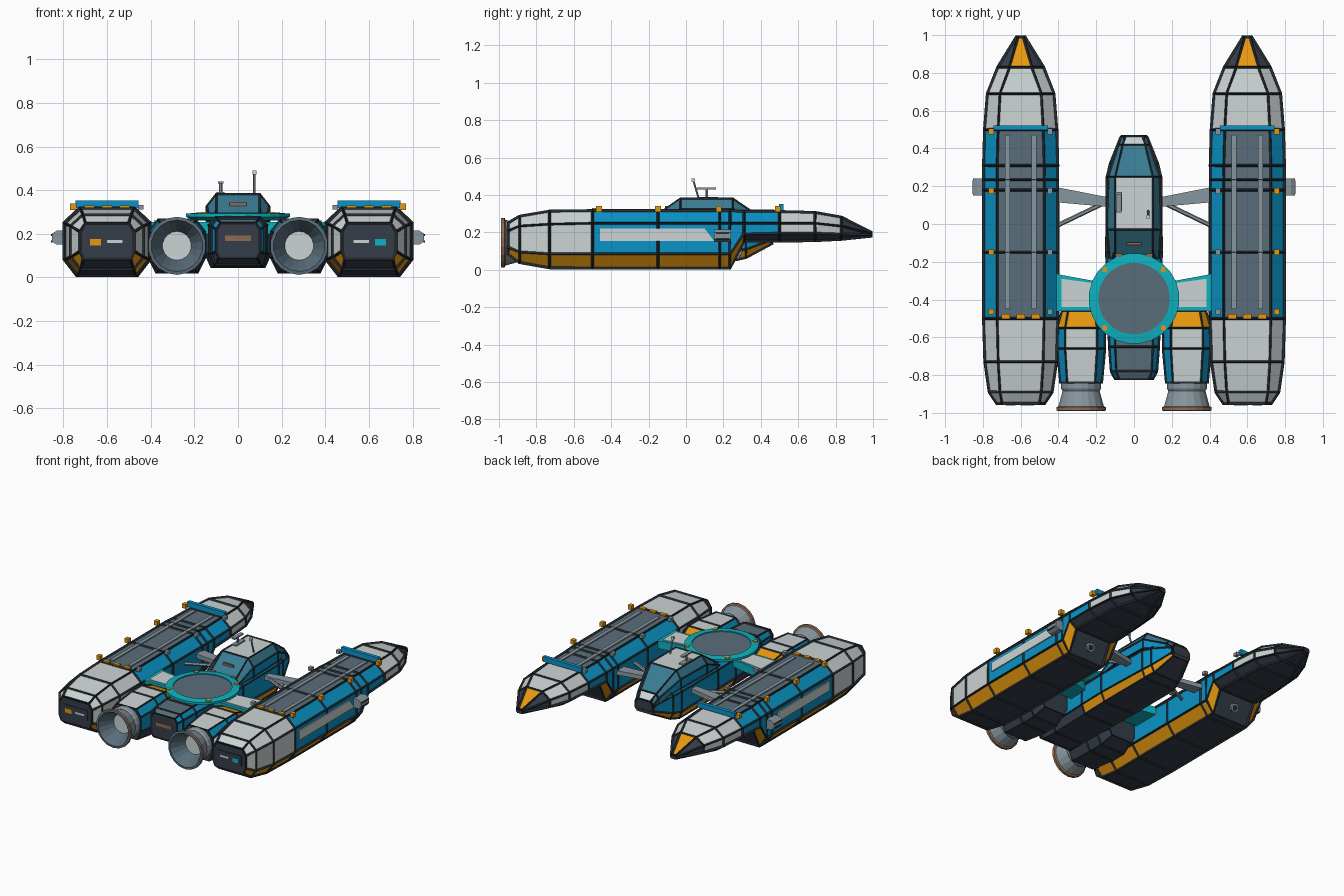
import bpy, bmesh, math
from mathutils import Vector

cube = bpy.data.objects.get("Cube")
if cube:
    bpy.data.objects.remove(cube, do_unlink=True)

# Flat palette, given in display values and converted to linear
PALETTE = {
    "white": (.80, .83, .83), "line": (.14, .165, .19), "navy": (.21, .24, .29),
    "slate": (.35, .43, .48), "blue": (.04, .58, .78), "teal": (.05, .70, .75),
    "orange": (.91, .60, .06), "brown": (.56, .42, .32), "steel": (.53, .59, .62),
    "glass": (.22, .48, .57)}
NAMES = list(PALETTE)
MATS = []
for label, rgb in PALETTE.items():
    mat = bpy.data.materials.new(label)
    mat.use_nodes = True
    colour = [((c + .055) / 1.055) ** 2.4 for c in rgb] + [1]
    mat.diffuse_color = colour
    shader = next(n for n in mat.node_tree.nodes if n.type == "BSDF_PRINCIPLED")
    shader.inputs["Base Color"].default_value = colour
    MATS.append(mat)


def finish(name, verts, faces, colours):
    """Make an object; colours is one name or one name per face."""
    bm = bmesh.new()
    vs = [bm.verts.new(v) for v in verts]
    for i, f in enumerate(faces):
        face = bm.faces.new([vs[j] for j in f])
        face.material_index = NAMES.index(colours if isinstance(colours, str) else colours[i])
    bmesh.ops.remove_doubles(bm, verts=bm.verts[:], dist=.0001)
    bmesh.ops.recalc_face_normals(bm, faces=bm.faces[:])
    mesh = bpy.data.meshes.new(name)
    bm.to_mesh(mesh)
    bm.free()
    for m in MATS:
        mesh.materials.append(m)
    obj = bpy.data.objects.new(name, mesh)
    bpy.context.collection.objects.link(obj)
    return obj


def prism(name, pts, axis, lo, hi, colour):
    """Extrude a 2D outline along an axis."""
    place = {"x": lambda a, b, d: (d, a, b), "y": lambda a, b, d: (a, d, b),
             "z": lambda a, b, d: (a, b, d)}[axis]
    n = len(pts)
    verts = [place(a, b, d) for d in (lo, hi) for a, b in pts]
    faces = [range(n), range(n, 2 * n)]
    faces += [(i, (i + 1) % n, n + (i + 1) % n, n + i) for i in range(n)]
    return finish(name, verts, faces, colour)


def box(name, x, y, z, sx, sy, sz, colour):
    a, b = sx / 2, sy / 2
    pts = [(x - a, y - b), (x + a, y - b), (x + a, y + b), (x - a, y + b)]
    return prism(name, pts, "z", z - sz / 2, z + sz / 2, colour)


def rod(name, start, end, radius, colour, sides=6):
    p, q = Vector(start), Vector(end)
    turn = (q - p).to_track_quat("Z", "Y")
    ring = [turn @ Vector((radius * math.cos(t), radius * math.sin(t), 0))
            for t in (math.tau * i / sides for i in range(sides))]
    faces = [range(sides), range(sides, 2 * sides)]
    faces += [(i, (i + 1) % sides, sides + (i + 1) % sides, sides + i) for i in range(sides)]
    return finish(name, [p + r for r in ring] + [q + r for r in ring], faces, colour)


def lathe(name, centre, axis, profile, colours, sides):
    """Revolve (radius, distance) points about an axis, one colour per segment."""
    verts, faces, paint = [], [], []
    for r, d in profile:
        for i in range(sides):
            t = math.tau * (i + .5) / sides
            a, b = r * math.cos(t), r * math.sin(t)
            verts.append(Vector(centre) + Vector((a, d, b) if axis == "y" else (a, b, d)))
    for k, colour in enumerate(colours):
        for i in range(sides):
            j = (i + 1) % sides
            faces.append((k * sides + i, k * sides + j, (k + 1) * sides + j, (k + 1) * sides + i))
            paint.append(colour)
    return finish(name, verts, faces, paint)


KINDS = ["bottom", "low", "side", "high", "top", "high", "side", "low"]


def loft(name, x, rows, paint, frame=.02):
    """Eight-sided hull through (y, half width, half top, four heights), with a dark frame."""
    verts, faces, colours = [], [], []
    for y, w, t, z0, zl, zh, z1 in rows:
        half = [(t * 1.1, z0), (w, zl), (w, zh), (t, z1)]
        ring = [(-half[0][0], z0)] + half + [(-a, z) for a, z in half[:0:-1]]
        verts += [(x + a, y, z) for a, z in ring]
    for k in range(len(rows) - 1):
        for i, kind in enumerate(KINDS):
            j = (i + 1) % 8
            faces.append((8 * k + i, 8 * k + j, 8 * k + 8 + j, 8 * k + 8 + i))
            colours.append(paint(kind, (rows[k][0] + rows[k + 1][0]) / 2))
    faces += [range(8), range(len(verts) - 8, len(verts))]
    colours += ["navy", "navy"]
    finish(name, verts, faces, colours)
    ribs = finish(name + "_frame", verts, faces, "line")
    wire = ribs.modifiers.new("ribs", "WIREFRAME")
    wire.thickness = frame
    wire.use_even_offset = False


def hull_paint(kind, y):
    if kind == "bottom" or (kind == "low" and y > .31):
        return "navy"
    if kind == "low":
        return "orange"
    if y > .83:
        return "orange" if kind == "top" else "navy"
    if -.5 < y < .5:
        return "slate" if kind == "top" else "blue"
    return "white"


def pod_paint(kind, y):
    if kind == "top":
        return "slate"
    if kind == "high" and y > .3:
        return "white"
    return {"bottom": "navy", "low": "orange" if y > -.3 else "navy"}.get(kind, "blue")


def cabin_paint(kind, y):
    if kind == "top":
        return "white" if 0 < y < .25 or y > .43 else "glass"
    return "glass" if kind == "high" else "blue"


def engine_paint(kind, y):
    if kind in ("top", "high") and y > -.55:
        return "orange"
    return {"top": "white", "bottom": "navy", "low": "navy"}.get(kind, "blue")


MID = (.195, .125, .01, .085, .25, .315)
HULL = [(-.95, .125, .10, .085, .12, .21, .25), (-.89, .165, .11, .04, .095, .235, .285),
        (-.73, .188, .12, .012, .085, .245, .312)]
HULL += [(y, *MID) for y in (-.5, -.15, .18, .235)]
HULL += [(.31, .195, .125, .155, .19, .25, .31), (.5, .19, .12, .155, .195, .25, .31),
         (.69, .175, .11, .158, .195, .25, .305), (.83, .12, .06, .165, .19, .235, .28),
         (.99, .022, .015, .18, .187, .193, .2)]
ENGINE = [(-.84, .11, .075, .04, .1, .2, .25), (-.66, .125, .085, .025, .09, .21, .262),
          (-.55, .125, .085, .025, .09, .21, .262), (-.46, .10, .07, .06, .1, .2, .235)]

for s, side in ((1, "left"), (-1, "right")):
    cx = s * .6
    loft(side + "_hull", cx, HULL, hull_paint)

    # Deck fittings
    for dx in (-.07, .07):
        box(side + "_deck_rail", cx + dx, .01, .319, .025, .92, .008, "steel")
    box(side + "_deck_bar", cx, .51, .335, .29, .025, .035, "blue")
    for dx in (-.08, 0, .08):
        box(side + "_hazard_block", cx + dx, -.49, .325, .045, .025, .01, "orange")
    for y in (.49, .175, -.15, -.465):
        box(side + "_deck_lamp", s * .755, y, .325, .028, .03, .03, "orange")
        box(side + "_deck_clamp", s * .445, y, .322, .026, .03, .022, "steel")

    # Outer side panel with a slanted end, and docking block
    outline = [(-.46, .155), (.15, .155), (.10, .22), (-.46, .22)]
    prism(side + "_side_panel", outline, "x", s * .794, s * .803, "white")
    outline = [(s * a, z) for a, z in ((.79, .15), (.83, .15), (.853, .165), (.853, .2),
                                      (.83, .215), (.79, .215))]
    prism(side + "_docking_block", outline, "y", .15, .24, "steel")
    for z in (.165, .195):
        box(side + "_docking_slot", s * .853, .195, z, .006, .07, .009, "line")

    # Stern lights
    box(side + "_stern_panel", cx, -.952, .165, .19, .009, .07, "navy")
    box(side + "_stern_marker", s * .565, -.957, .165, .07, .006, .014, "white")
    box(side + "_stern_light", s * .653, -.957, .162, .05, .006, .03,
        "teal" if s > 0 else "orange")

    # Bow thruster on the raked underside
    rod(side + "_bow_thruster", (cx, .26, .09), (cx, .29, .075), .03, "steel", 8)
    rod(side + "_thruster_hole", (cx, .28, .08), (cx, .292, .074), .018, "line", 8)

    # Engine and flared nozzle
    loft(side + "_engine", s * .28, ENGINE, engine_paint, .016)
    nozzle = [(.09, -.8), (.108, -.845), (.108, -.87), (.10, -.885), (.122, -.965), (.133, -.97),
              (.133, -.988), (.118, -.99), (.098, -.955), (.066, -.89), (0, -.89)]
    lathe(side + "_nozzle", (s * .28, 0, .145), "y", nozzle,
          ["steel"] * 4 + ["brown"] * 2 + ["slate"] * 3 + ["white"], 18)

    # Wing joining hull to pod, and forward struts
    outline = [(s * .1, -.33), (s * .22, -.30), (s * .41, -.265), (s * .41, -.46), (s * .1, -.46)]
    prism(side + "_wing", outline, "z", .20, .255, "teal")
    outline = [(s * .2, -.315), (s * .385, -.29), (s * .385, -.44), (s * .2, -.44)]
    prism(side + "_wing_panel", outline, "z", .253, .26, "white")
    outline = [(s * .13, .14), (s * .41, .195), (s * .41, .115), (s * .13, .09)]
    prism(side + "_strut_plate", outline, "z", .19, .22, "steel")
    rod(side + "_strut_brace", (s * .41, -.01, .2), (s * .14, .12, .2), .012, "steel")

# Central pod and cabin
POD = [(-.82, .10, .08, .09, .12, .22, .25), (-.78, .12, .095, .06, .11, .235, .268),
       (-.65, .13, .10, .05, .11, .24, .275), (-.35, .14, .105, .05, .11, .24, .275),
       (-.15, .145, .11, .05, .11, .24, .275), (.25, .142, .11, .05, .10, .24, .29),
       (.32, .125, .09, .065, .11, .23, .27), (.46, .07, .05, .14, .16, .20, .225)]
CABIN = [(-.18, .13, .10, .23, .25, .262, .275), (-.03, .142, .10, .23, .26, .325, .38),
         (.25, .135, .10, .23, .26, .325, .38), (.42, .08, .06, .19, .21, .24, .265),
         (.465, .065, .045, .16, .18, .2, .225)]
loft("pod", 0, POD, pod_paint, .016)
loft("cabin", 0, CABIN, cabin_paint, .014)
box("pod_stern_bar", 0, -.822, .18, .12, .009, .024, "brown")
box("cabin_rear_bar", 0, -.105, .335, .08, .012, .015, "brown")

# Round landing pad
lathe("landing_pad", (0, -.395, 0), "z",
      [(0, .26), (.19, .26), (.24, .277), (.24, .292), (.19, .297), (.19, .29), (0, .29)],
      ["teal"] * 5 + ["slate"], 24)
for sx in (-1, 1):
    for sy in (-1, 1):
        box("pad_marker", sx * .155, -.395 + sy * .155, .295, .026, .026, .009, "orange")
    box("pad_hinge", sx * .08, -.165, .287, .035, .02, .016, "brown")

# Roof mast, sensor and antenna
box("roof_hatch", -.08, .12, .386, .035, .1, .009, "steel")
rod("sensor_mast", (-.08, .11, .38), (-.08, .11, .435), .008, "steel")
box("sensor_bar", -.08, .11, .435, .025, .1, .01, "steel")
rod("antenna", (.075, .07, .375), (.075, .04, .475), .006, "steel")
box("antenna_tip", .075, .038, .48, .018, .018, .018, "white")
